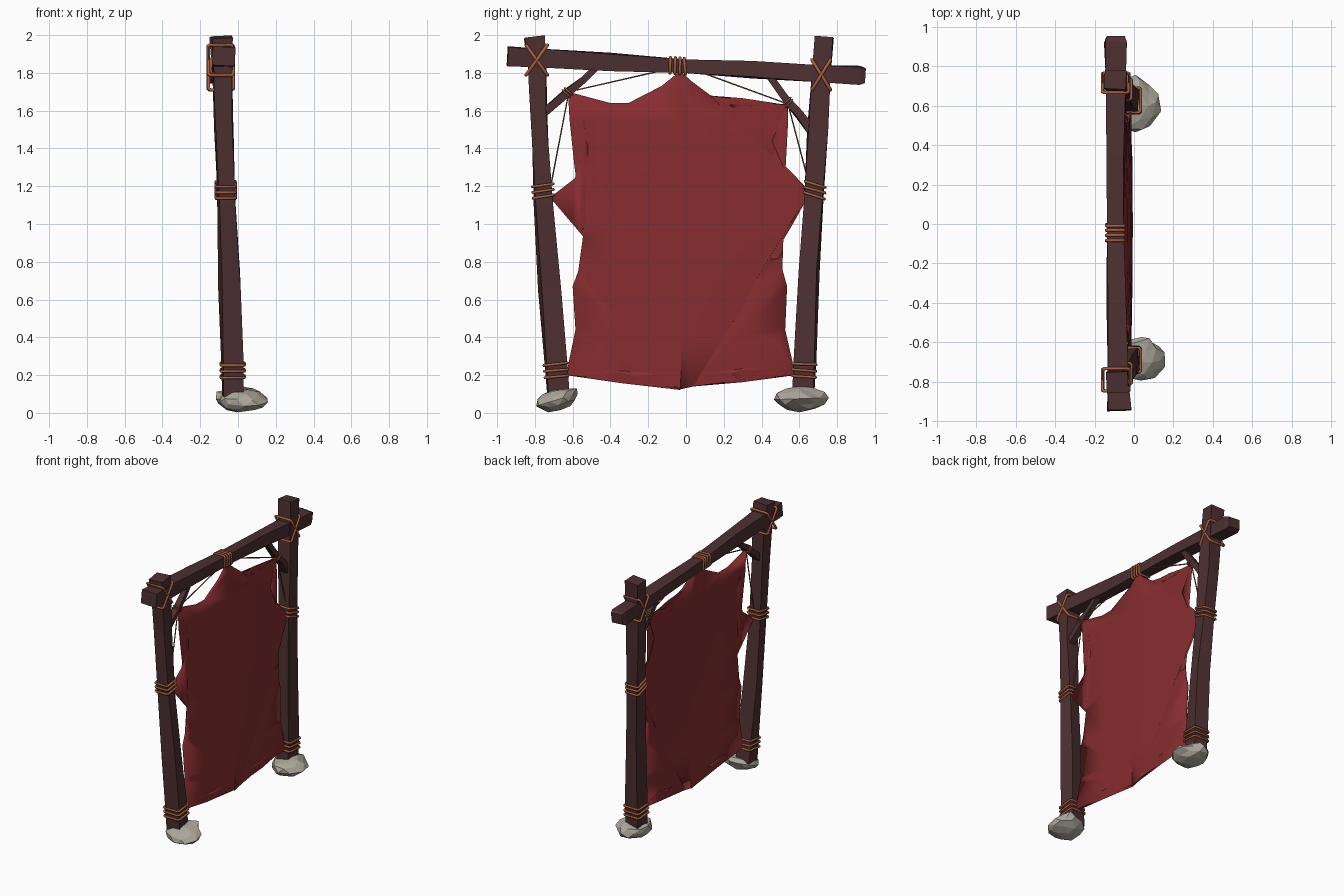
import bpy, bmesh, math, random
from mathutils import Vector, Matrix, noise

random.seed(4)
if "Cube" in bpy.data.objects:
    bpy.data.objects.remove(bpy.data.objects["Cube"])


def material(name, rgb):
    m = bpy.data.materials.new(name)
    m.use_nodes = True
    m.diffuse_color = (*rgb, 1)
    m.node_tree.nodes["Principled BSDF"].inputs["Base Color"].default_value = (*rgb, 1)
    return m


WOOD = material("dark wood", (0.075, 0.029, 0.031))
HIDE = material("red hide", (0.24, 0.026, 0.029))
ROPE = material("rope", (0.40, 0.115, 0.05))
CORD = material("thin cord", (0.22, 0.085, 0.045))
STONE = material("grey stone", (0.42, 0.39, 0.33))


def finish(name, bm, mat):
    bmesh.ops.recalc_face_normals(bm, faces=bm.faces)
    mesh = bpy.data.meshes.new(name)
    bm.to_mesh(mesh)
    bm.free()
    mesh.materials.append(mat)
    ob = bpy.data.objects.new(name, mesh)
    bpy.context.collection.objects.link(ob)
    return ob


def timber(name, rings, side):
    """Loft a rough four-sided log through (centre, half width, half depth, twist)."""
    bm = bmesh.new()
    loops = []
    for i, (c, a, b, twist) in enumerate(rings):
        lo, hi = rings[max(i - 1, 0)][0], rings[min(i + 1, len(rings) - 1)][0]
        axis = (Vector(hi) - Vector(lo)).normalized()
        u = (Vector(side) - axis * axis.dot(Vector(side))).normalized()
        turn = Matrix.Rotation(math.radians(twist), 3, axis)
        u, v = turn @ u, turn @ axis.cross(u)
        loops.append([bm.verts.new(Vector(c) + u * a * s + v * b * t)
                      for s, t in ((1, 1), (-1, 1), (-1, -1), (1, -1))])
    for p, q in zip(loops, loops[1:]):
        for k in range(4):
            bm.faces.new((p[k], p[k - 1], q[k - 1], q[k]))
    bm.faces.new(loops[0])
    bm.faces.new(loops[-1])
    return finish(name, bm, WOOD)


def tube(name, paths, radius, mat, cyclic=False):
    """Turn polylines into one rope mesh."""
    cu = bpy.data.curves.new(name, "CURVE")
    cu.dimensions = "3D"
    cu.bevel_depth, cu.bevel_resolution = radius, 1
    cu.use_fill_caps = True
    for path in paths:
        sp = cu.splines.new("POLY")
        sp.points.add(len(path) - 1)
        for pt, co in zip(sp.points, path):
            pt.co = (*co, 1)
        sp.use_cyclic_u = cyclic
    tmp = bpy.data.objects.new(name + "_curve", cu)
    bpy.context.collection.objects.link(tmp)
    dg = bpy.context.evaluated_depsgraph_get()
    mesh = bpy.data.meshes.new_from_object(tmp.evaluated_get(dg))
    bpy.data.objects.remove(tmp)
    mesh.materials.clear()
    mesh.materials.append(mat)
    ob = bpy.data.objects.new(name, mesh)
    bpy.context.collection.objects.link(ob)


def loop(c, u, v, a, b):
    """Rectangular rope turn with clipped corners."""
    c, u, v, k = Vector(c), Vector(u).normalized(), Vector(v).normalized(), 0.009
    return [c + u * s + v * t for s, t in
            ((a, b - k), (a - k, b), (k - a, b), (-a, b - k),
             (-a, k - b), (k - a, -b), (a - k, -b), (a, k - b))]


def wrap(name, c, axis, a, b, turns, step, tilt=0.0, radius=0.008):
    """Stacked rope turns around an axis lying in the frame's plane."""
    axis = Vector(axis).normalized()
    across = axis.cross(Vector((1, 0, 0)))
    paths = []
    for i in range(turns):
        t = tilt + random.uniform(-0.07, 0.07)
        paths.append(loop(Vector(c) + axis * step * (i - (turns - 1) / 2),
                          (1, 0, 0), across + axis * t, a, b))
    tube(name, paths, radius, ROPE, True)


X = (1, 0, 0)
# Posts and crossbeam
timber("right_post", [((-0.028, -0.675, 0.09), 0.052, 0.056, 4),
                      ((-0.03, -0.69, 0.28), 0.054, 0.055, 6),
                      ((-0.045, -0.722, 0.65), 0.05, 0.052, 12),
                      ((-0.062, -0.755, 1.1), 0.042, 0.046, 8),
                      ((-0.075, -0.78, 1.6), 0.045, 0.042, -4),
                      ((-0.08, -0.79, 1.88), 0.05, 0.05, 0),
                      ((-0.085, -0.803, 1.99), 0.055, 0.053, 3)], X)
timber("left_post", [((-0.028, 0.62, 0.09), 0.05, 0.056, -3),
                     ((-0.03, 0.63, 0.28), 0.054, 0.055, -6),
                     ((-0.045, 0.652, 0.75), 0.048, 0.048, -10),
                     ((-0.062, 0.678, 1.15), 0.043, 0.048, -4),
                     ((-0.075, 0.697, 1.5), 0.047, 0.052, 5),
                     ((-0.085, 0.715, 1.78), 0.05, 0.05, 0),
                     ((-0.095, 0.732, 1.99), 0.055, 0.048, -3)], X)
timber("crossbeam", [((-0.075, -0.945, 1.888), 0.06, 0.05, 3),
                     ((-0.08, -0.8, 1.88), 0.052, 0.05, 0),
                     ((-0.09, -0.4, 1.858), 0.046, 0.045, 5),
                     ((-0.095, 0.0, 1.835), 0.042, 0.036, 0),
                     ((-0.092, 0.35, 1.817), 0.044, 0.042, -6),
                     ((-0.092, 0.72, 1.795), 0.05, 0.045, 0),
                     ((-0.094, 0.92, 1.787), 0.055, 0.047, 4),
                     ((-0.094, 0.95, 1.785), 0.045, 0.036, 4)], X)

# Corner braces
timber("right_brace", [((-0.07, -0.75, 1.59), 0.024, 0.022, 0),
                       ((-0.065, -0.63, 1.695), 0.021, 0.02, 10),
                       ((-0.07, -0.54, 1.765), 0.019, 0.018, 0),
                       ((-0.08, -0.46, 1.845), 0.019, 0.018, 0)], X)
timber("left_brace", [((-0.07, 0.69, 1.46), 0.026, 0.026, 0),
                      ((-0.065, 0.6, 1.58), 0.022, 0.021, 10),
                      ((-0.07, 0.53, 1.66), 0.02, 0.02, 0),
                      ((-0.08, 0.43, 1.80), 0.019, 0.018, 0)], X)

# Stretched hide: ragged outline of (y, z), leaning with the posts
outline = [(-.03, 1.81), (.03, 1.755), (.13, 1.68), (.245, 1.62), (.54, 1.63), (.455, 1.44),
           (.52, 1.29), (.66, 1.17), (.515, .935), (.51, .76), (.535, .67),
           (.525, .44), (.58, .2), (.34, .24), (.15, .215), (.04, .14),
           (-.03, .125), (-.08, .145), (-.2, .215), (-.4, .225), (-.635, .2), (-.585, .44),
           (-.6, .67), (-.57, .75), (-.545, .935), (-.72, 1.14), (-.59, 1.24),
           (-.515, 1.42), (-.545, 1.56), (-.625, 1.70), (-.4, 1.64), (-.305, 1.64),
           (-.13, 1.73)]


def hide_x(y, z):
    bow = max(0.0, 1 - (y / 0.65) ** 2) * max(0.0, 1 - ((z - 0.9) / 0.9) ** 2)
    return -0.015 - 0.03 * z + 0.02 * bow


bm = bmesh.new()
face = bm.faces.new([bm.verts.new((0, y, z)) for y, z in outline])
bmesh.ops.triangulate(bm, faces=[face])
for normal, values in (((0, 0, 1), (.4, .7, 1.0, 1.3, 1.55)), ((0, 1, 0), (-.35, -.03, .3))):
    for value in values:
        bmesh.ops.bisect_plane(bm, geom=bm.verts[:] + bm.edges[:] + bm.faces[:],
                               plane_co=Vector(normal) * value, plane_no=normal)
for v in bm.verts:
    v.co.x = hide_x(v.co.y, v.co.z)
hide = finish("hide", bm, HIDE)
for p in hide.data.polygons:
    p.use_smooth = True
solid = hide.modifiers.new("thickness", "SOLIDIFY")
solid.thickness, solid.offset = 0.014, 0
bpy.context.view_layer.objects.active = hide
hide.select_set(True)
bpy.ops.object.shade_smooth_by_angle(angle=math.radians(35))

# Rope wraps on the posts, beam and braces
wrap("right_lower_wrap", (-0.028, -0.688, 0.225), (0, -0.08, 1), 0.062, 0.062, 3, 0.033, 0.05)
wrap("left_lower_wrap", (-0.028, 0.626, 0.225), (0, 0.05, 1), 0.062, 0.062, 3, 0.033, 0.03)
wrap("right_middle_wrap", (-0.065, -0.757, 1.175), (0, -0.06, 1), 0.052, 0.056, 3, 0.03, 0.04)
wrap("left_middle_wrap", (-0.065, 0.682, 1.18), (0, 0.06, 1), 0.052, 0.056, 3, 0.03, -0.22)
wrap("beam_wrap", (-0.095, -0.045, 1.838), (0, 1, -0.06), 0.046, 0.043, 4, 0.026, 0.08)
wrap("right_brace_wrap", (-0.062, -0.628, 1.697), (0, 1, 0.85), 0.026, 0.026, 2, 0.016, 0.1, 0.005)
wrap("left_brace_wrap", (-0.062, 0.54, 1.645), (0, -1, 1.2), 0.026, 0.026, 2, 0.016, 0.1, 0.005)

# Crossed lashings at the two joints
for name, c, w in (("right_lashing", (-0.092, -0.79, 1.868), 0.057),
                   ("left_lashing", (-0.092, 0.716, 1.79), 0.05)):
    turns = []
    for s in (-1, 1):
        diagonal = Vector((0, w * s, 0.08))
        turns.append(loop(Vector(c) + Vector((0.002 * s, 0, 0)), X, diagonal,
                          0.066, diagonal.length))
    tube(name, turns, 0.009, ROPE, True)

# Thin cords pulling the hide corners
tube("right_cord", [[(-0.06, -0.72, 1.18), (-0.06, -0.62, 1.70), (-0.065, -0.05, 1.83)]], 0.0045, CORD)
tube("left_cord", [[(-0.065, 0.02, 1.825), (-0.055, 0.54, 1.635), (-0.055, 0.66, 1.18)]], 0.0045, CORD)

# Faceted foot stones
for name, c, size, tilt, seed in (
        ("right_foot_stone", (0.03, -0.683, 0.076), (0.13, 0.115, 0.056), 17, 2.0),
        ("left_foot_stone", (0.0, 0.61, 0.068), (0.125, 0.14, 0.066), 2, 7.0)):
    bm = bmesh.new()
    bmesh.ops.create_icosphere(bm, subdivisions=2, radius=1)
    for v in bm.verts:
        v.co *= 1 + 0.22 * noise.noise(v.co * 1.3 + Vector((seed, seed, 0)))
        v.co.x += random.uniform(-0.08, 0.08)
        v.co.y += random.uniform(-0.08, 0.08)
    bmesh.ops.scale(bm, vec=size, verts=bm.verts)
    bmesh.ops.rotate(bm, matrix=Matrix.Rotation(math.radians(tilt), 3, "X"), verts=bm.verts)
    bmesh.ops.translate(bm, vec=c, verts=bm.verts)
    low = min(v.co.z for v in bm.verts)
    bmesh.ops.translate(bm, vec=(0, 0, 0.003 - low), verts=bm.verts)
    finish(name, bm, STONE)
